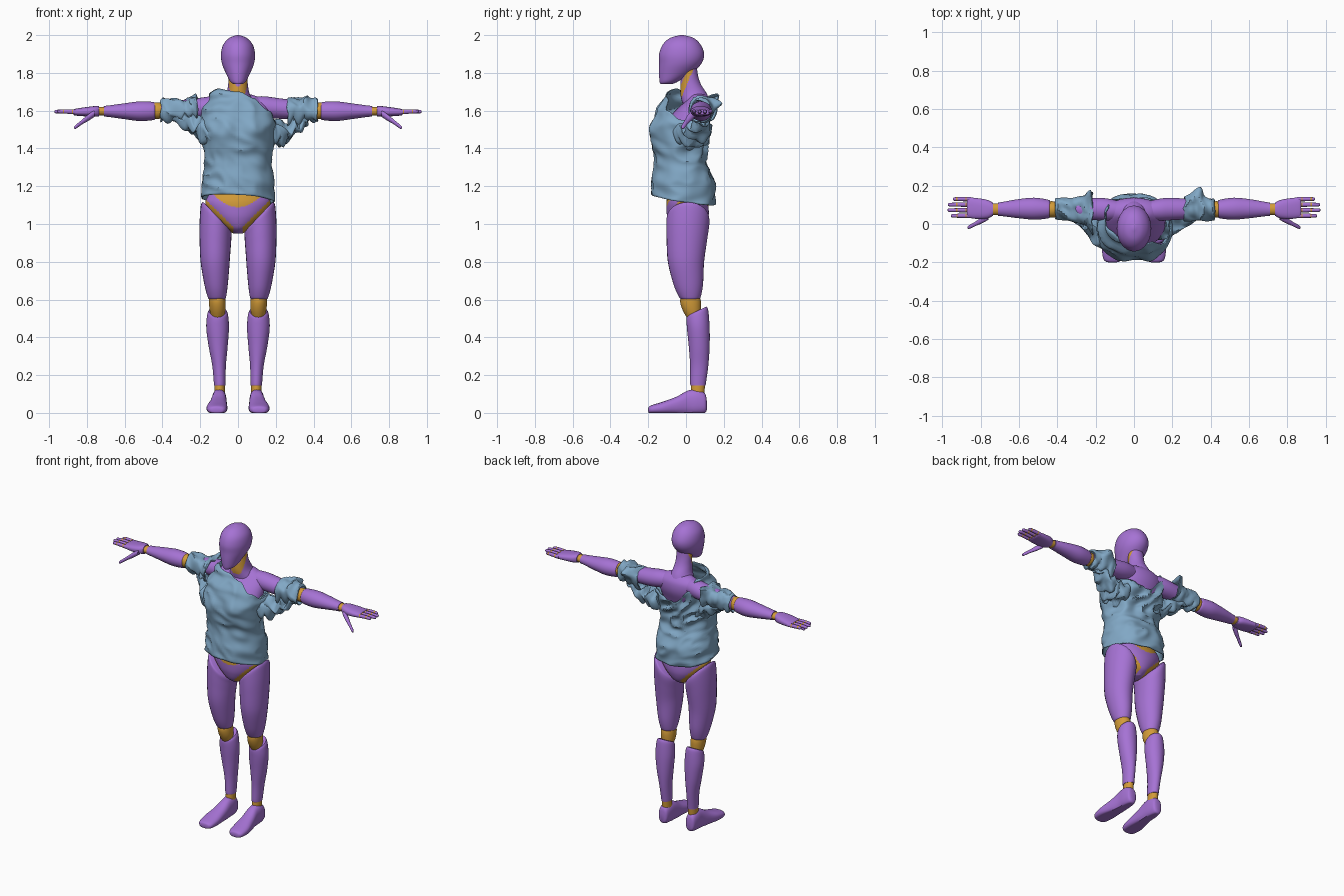
import bpy, bmesh, math
from mathutils import Vector, noise


def material(name, rgb):
    m = bpy.data.materials.new(name)
    m.diffuse_color = (*rgb, 1)
    return m


PURPLE = material("purple shell", (0.38, 0.17, 0.66))
GOLD = material("gold joint", (0.65, 0.33, 0.04))
BLUE = material("blue cloth", (0.22, 0.39, 0.56))


def spline(a, b, c, d, t):
    return tuple(0.5 * (2 * q + (r - p) * t + (2 * p - 5 * q + 4 * r - s) * t * t
                        + (3 * q - p - 3 * r + s) * t ** 3) for p, q, r, s in zip(a, b, c, d))


def mesh_grid(name, rings, mats, caps=True, rule=None, mirror=False, thick=0):
    """Skin a list of closed rings of points."""
    bm = bmesh.new()
    loops = [[bm.verts.new(p) for p in ring] for ring in rings]
    n = len(loops[0])
    for a, b in zip(loops, loops[1:]):
        for i in range(n):
            bm.faces.new((a[i], a[(i + 1) % n], b[(i + 1) % n], b[i]))
    if caps:
        bm.faces.new(loops[0])
        bm.faces.new(loops[-1])
    bmesh.ops.recalc_face_normals(bm, faces=bm.faces)
    if rule:
        for f in bm.faces:
            f.material_index = int(rule(f.calc_center_median()))
    me = bpy.data.meshes.new(name)
    bm.to_mesh(me)
    bm.free()
    for m in mats:
        me.materials.append(m)
    ob = bpy.data.objects.new(name, me)
    bpy.context.collection.objects.link(ob)
    if thick:
        s = ob.modifiers.new("cloth thickness", "SOLIDIFY")
        s.thickness = thick
        s.offset = 0
    if mirror:
        ob.modifiers.new("mirror", "MIRROR")
    return ob


def loft(name, mats, axis, rows, seg=28, sub=5, power=2.0, warp=None, **kw):
    """Rows hold: position on axis, the two centres, the two radii."""
    pts = []
    for i in range(len(rows) - 1):
        k = [rows[max(i - 1, 0)], rows[i], rows[i + 1], rows[min(i + 2, len(rows) - 1)]]
        pts += [spline(*k, j / sub) for j in range(sub)]
    pts.append(rows[-1])
    rings = []
    for p, ca, cb, ra, rb in pts:
        ring = []
        for i in range(seg):
            t = math.tau * i / seg
            c, s = math.cos(t), math.sin(t)
            a = ca + max(ra, .002) * math.copysign(abs(c) ** (2 / power), c)
            b = cb + max(rb, .002) * math.copysign(abs(s) ** (2 / power), s)
            v = Vector({"z": (a, b, p), "x": (p, a, b), "y": (a, p, b)}[axis])
            ring.append(warp(v) if warp else v)
        rings.append(ring)
    return mesh_grid(name, rings, mats, **kw)


# Head and neck
loft("head", [PURPLE], "z", [
    (1.74, 0, -.105, .022, .03), (1.755, 0, -.09, .042, .05), (1.80, 0, -.055, .065, .088),
    (1.85, 0, -.03, .085, .112), (1.90, 0, -.023, .09, .119), (1.95, 0, -.023, .078, .1),
    (1.985, 0, -.022, .046, .062), (2.0, 0, -.022, .006, .008)], seg=40)
loft("neck", [PURPLE, GOLD], "z", [
    (1.64, 0, .055, .09, .075), (1.69, 0, .04, .062, .07), (1.74, 0, .025, .052, .054),
    (1.79, 0, .018, .05, .045), (1.86, 0, .01, .05, .045)], seg=48, sub=8,
    rule=lambda c: abs(c.y + .035 - (c.z - 1.68) * .42) < .015)

# Torso under the cloth
loft("chest", [PURPLE], "z", [
    (1.3, 0, 0, .12, .08), (1.4, 0, -.02, .14, .095), (1.5, 0, -.01, .16, .115),
    (1.58, 0, .03, .165, .105), (1.64, 0, .06, .15, .075), (1.675, 0, .065, .1, .05),
    (1.69, 0, .06, .05, .035)])
loft("abdomen", [GOLD], "z", [(1.1, 0, 0, .14, .08), (1.2, 0, 0, .13, .085), (1.32, 0, 0, .12, .08)])


def pelvis_rule(c):
    x = abs(c.x)
    return c.z < 1.0 + (x - .04) * .98 and x > .025 or c.z > 1.09 + 4 * x * x


loft("pelvis", [PURPLE, GOLD], "z", [
    (.95, 0, .01, .025, .05), (.98, 0, .01, .075, .088), (1.03, 0, .01, .13, .108),
    (1.08, 0, .008, .165, .112), (1.12, 0, .005, .172, .108), (1.16, 0, .002, .15, .095)],
    seg=80, sub=10, rule=pelvis_rule)


# Legs, with the thigh tops cut on a slant
def slant(v):
    t = min(max((v.z - .82) / .2, 0), 1)
    v.z += t * 1.05 * (v.x - .115)
    return v


loft("thigh", [PURPLE], "z", [
    (.60, .112, .022, .04, .045), (.615, .112, .02, .049, .058), (.68, .116, .012, .062, .078),
    (.80, .121, 0, .077, .096), (.92, .121, .005, .083, .108), (1.0, .117, .01, .082, .114),
    (1.035, .112, .01, .078, .112), (1.045, .11, .01, .07, .104)], warp=slant, mirror=True)
loft("knee", [GOLD], "z", [
    (.48, .108, .05, .025, .03), (.54, .108, .032, .041, .048), (.59, .11, .024, .044, .055),
    (.63, .112, .022, .04, .045)], mirror=True)


def knee_cut(v):
    v.z += max(0, (v.z - .46) / .1) * (v.y - .06) * .6
    return v


loft("shin", [PURPLE], "z", [
    (.145, .097, .064, .03, .04), (.16, .097, .064, .031, .042), (.25, .1, .07, .036, .048),
    (.35, .105, .07, .05, .055), (.45, .108, .065, .06, .06), (.52, .108, .06, .055, .058),
    (.54, .108, .058, .047, .05)], warp=knee_cut, mirror=True)
loft("ankle", [GOLD], "z", [(.09, .097, .06, .028, .036), (.15, .097, .064, .028, .037)], mirror=True)


def sole(v):
    v.z = max(v.z, 0)
    return v


loft("foot", [PURPLE], "y", [
    (.11, .1, .04, .015, .025), (.1, .1, .052, .031, .052), (.06, .1, .058, .038, .067),
    (.01, .1, .054, .04, .064), (-.05, .105, .038, .047, .048), (-.12, .111, .026, .055, .034),
    (-.175, .112, .019, .05, .024), (-.195, .112, .016, .037, .018), (-.2, .112, .015, .02, .008)],
    power=2.4, warp=sole, mirror=True)

# Arms and hands
loft("upper_arm", [PURPLE], "x", [
    (.08, .07, 1.625, .05, .05), (.14, .075, 1.62, .058, .056), (.2, .078, 1.613, .058, .055),
    (.3, .078, 1.605, .052, .05), (.4, .078, 1.6, .044, .044), (.415, .078, 1.6, .036, .036)], mirror=True)
loft("elbow", [GOLD], "x", [
    (.39, .076, 1.6, .036, .038), (.43, .076, 1.6, .043, .044), (.47, .076, 1.6, .036, .038)], mirror=True)
loft("forearm", [PURPLE], "x", [
    (.438, .078, 1.598, .04, .04), (.45, .078, 1.598, .049, .048), (.52, .08, 1.597, .057, .052),
    (.6, .08, 1.597, .05, .042), (.68, .078, 1.597, .038, .031), (.71, .077, 1.597, .034, .028)], mirror=True)
loft("wrist", [GOLD], "x", [(.7, .077, 1.597, .03, .024), (.745, .077, 1.597, .03, .023)], mirror=True)
loft("palm", [PURPLE], "x", [
    (.735, .077, 1.597, .033, .027), (.76, .077, 1.596, .047, .028), (.81, .08, 1.594, .054, .024),
    (.86, .085, 1.592, .053, .018), (.872, .085, 1.592, .046, .013)], power=2.5, mirror=True)
for i, tip in enumerate((.955, .972, .97, .945)):
    y = .043 + i * .029
    loft("finger_%d" % (i + 1), [PURPLE, GOLD], "x", [
        (.85, y, 1.592, .011, .011), (.88, y, 1.594, .0115, .012), (.92, y, 1.596, .0105, .011),
        (tip - .008, y, 1.595, .009, .009), (tip, y, 1.595, .004, .004)], seg=12, mirror=True,
        rule=lambda c: .873 < c.x < .88 or .92 < c.x < .927)
loft("thumb", [PURPLE], "x", [
    (.76, .04, 1.585, .018, .018), (.79, .022, 1.565, .017, .018), (.825, .002, 1.54, .012, .013),
    (.858, -.015, 1.515, .01, .011), (.868, -.019, 1.51, .004, .005)], seg=14, mirror=True)


# Draped top: one tube with an uneven hem and a neckline sliding off one shoulder
def lookup(table, x):
    for a, b in zip(table, table[1:]):
        if x <= b[0]:
            t = max(0, (x - a[0]) / (b[0] - a[0]))
            t = t * t * (3 - 2 * t)
            return [p + (q - p) * t for p, q in zip(a[1:], b[1:])]
    return table[-1][1:]


def wrinkle(v, amount, scale=(9, 9, 14)):
    q = Vector((v.x * scale[0], v.y * scale[1], (v.z + .4 * v.x) * scale[2]))
    return amount * (1 - 2 * abs(noise.noise(q)) - .5)


BODY = [(1.08, .192, -.184, .15), (1.2, .186, -.178, .153), (1.34, .173, -.163, .1),
        (1.44, .185, -.178, .105), (1.51, .195, -.182, .125), (1.6, .185, -.155, .14),
        (1.68, .15, -.105, .135), (1.74, .11, -.06, .12)]
NECKLINE = [(-180, 1.69), (-140, 1.715), (-90, 1.70), (-60, 1.665), (-35, 1.6), (0, 1.55),
            (45, 1.555), (90, 1.52), (125, 1.62), (150, 1.69), (180, 1.69)]
rings = []
for j in range(49):
    ring = []
    for i in range(96):
        a = math.tau * i / 96 - math.pi
        c, s = math.cos(a), math.sin(a)
        hem = 1.128 - .027 * s - .012 * c
        top = lookup(NECKLINE, math.degrees(a))[0]
        z = hem + (top - hem) * j / 48
        rx, front, back = lookup(BODY, z)
        mid, ry = (front + back) / 2, (back - front) / 2
        v = Vector((rx * math.copysign(abs(c) ** .88, c), mid + ry * math.copysign(abs(s) ** .88, s), z))
        if s < 0:
            v.y -= .018 * math.exp(-((abs(v.x) - .08) / .045) ** 2 - ((z - 1.49) / .05) ** 2)
        fold = wrinkle(v, .012 + .022 * max(0, s) * max(0, min(1, (z - 1.25) / .15)))
        v += Vector((c, s, 0)) * fold
        ring.append(v)
    rings.append(ring)
mesh_grid("shirt_body", rings, [BLUE], caps=False, thick=.006)


def cloth(amount, pulls=()):
    """Crumple the cloth and pull loose corners outward."""
    def warp(v):
        p = v.copy()
        q = p * 17
        v = p + Vector((noise.noise(q), noise.noise(q + Vector((7, 3, 1))), 0)) * amount * .6
        v.z += wrinkle(p, amount * 1.6, (20, 12, 12))
        for centre, offset, r in pulls:
            v += Vector(offset) * math.exp(-((p - Vector(centre)).length / r) ** 2)
        return v
    return warp


# Sleeves and the bunched cloth below each arm
loft("sleeve_slipped", [BLUE], "x", [
    (.262, .078, 1.585, .062, .062), (.3, .083, 1.603, .065, .072), (.36, .078, 1.606, .057, .064),
    (.42, .076, 1.6, .055, .055)], sub=8, seg=40, caps=False, thick=.006,
    warp=cloth(.014, [((.32, .145, 1.63), (.02, .05, .01), .03)]))
loft("sleeve_raised", [BLUE], "x", [
    (-.215, .055, 1.6, .11, .068), (-.25, .068, 1.6, .075, .058), (-.33, .076, 1.603, .06, .06),
    (-.41, .078, 1.6, .055, .055)], sub=8, seg=40, caps=False, thick=.006,
    warp=cloth(.014, [((-.22, .12, 1.65), (-.01, .05, .035), .035)]))
loft("drape_slipped", [BLUE], "x", [
    (.13, .02, 1.47, .10, .07), (.19, .03, 1.475, .095, .065), (.25, .05, 1.487, .078, .055),
    (.31, .065, 1.515, .058, .045), (.37, .075, 1.545, .03, .02)], sub=8, seg=40, warp=cloth(.022))
loft("drape_raised", [BLUE], "x", [
    (-.13, -.03, 1.48, .12, .075), (-.19, -.01, 1.495, .105, .065), (-.25, .03, 1.525, .08, .05),
    (-.31, .055, 1.555, .055, .035), (-.35, .07, 1.56, .03, .02)], sub=8, seg=40, warp=cloth(.022))

# Smooth shading with crisp rims
for ob in bpy.context.collection.objects:
    ob.select_set(True)
    bpy.context.view_layer.objects.active = ob
bpy.ops.object.shade_smooth_by_angle(angle=math.radians(40))
